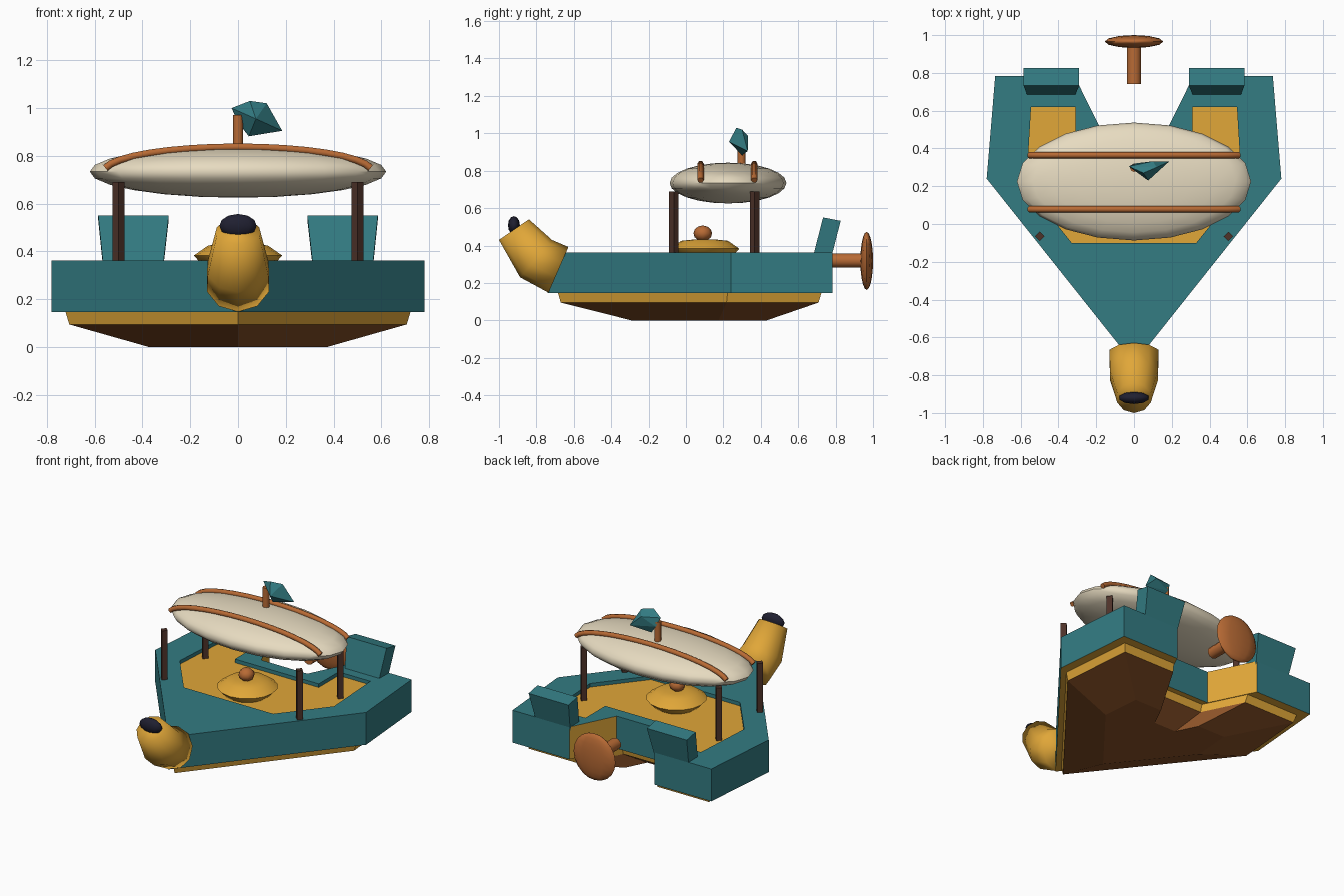
import bpy, bmesh, math
from mathutils import Vector, Matrix

if "Cube" in bpy.data.objects:
    bpy.data.objects.remove(bpy.data.objects["Cube"])

def material(name, r, g, b):
    m = bpy.data.materials.new(name)
    m.diffuse_color = (r, g, b, 1)
    m.use_nodes = True
    m.node_tree.nodes["Principled BSDF"].inputs["Base Color"].default_value = m.diffuse_color
    return m

TEAL = material("teal", .033, .2, .225)
GOLD = material("gold", .75, .385, .04)
BROWN = material("brown", .27, .088, .022)
COPPER = material("copper", .48, .145, .035)
CREAM = material("cream", .8, .71, .53)
WOOD = material("dark_wood", .075, .032, .022)
NAVY = material("navy", .014, .014, .03)

def finish(name, bm, *mats, smooth=None):
    bmesh.ops.recalc_face_normals(bm, faces=bm.faces)
    me = bpy.data.meshes.new(name)
    bm.to_mesh(me)
    bm.free()
    ob = bpy.data.objects.new(name, me)
    bpy.context.collection.objects.link(ob)
    for m in mats:
        me.materials.append(m)
    if smooth:
        bpy.ops.object.select_all(action='DESELECT')
        ob.select_set(True)
        bpy.context.view_layer.objects.active = ob
        bpy.ops.object.shade_smooth_by_angle(angle=math.radians(smooth))
    return ob

def loft(rings):
    """Closed solid through rings of equal point count."""
    bm = bmesh.new()
    vs = [[bm.verts.new(p) for p in r] for r in rings]
    n = len(vs[0])
    for a, b in zip(vs, vs[1:]):
        for i in range(n):
            bm.faces.new((a[i], a[(i + 1) % n], b[(i + 1) % n], b[i]))
    bm.faces.new(vs[0])
    bm.faces.new(vs[-1])
    return bm

def ellipsoid(name, loc, size, mat, u=16, v=8, smooth=None):
    bm = bmesh.new()
    bmesh.ops.create_uvsphere(bm, u_segments=u, v_segments=v, radius=1,
                              matrix=Matrix.Translation(loc) @ Matrix.Diagonal((*size, 1)))
    return finish(name, bm, mat, smooth=smooth)

def rod(name, a, b, r, mat, sides=8, smooth=None):
    a, b = Vector(a), Vector(b)
    q = (b - a).to_track_quat('Z', 'Y').to_matrix().to_4x4()
    bm = bmesh.new()
    bmesh.ops.create_cone(bm, cap_ends=True, segments=sides, radius1=r, radius2=r,
                          depth=(b - a).length, matrix=Matrix.Translation((a + b) / 2) @ q)
    return finish(name, bm, mat, smooth=smooth)

def mirrored(half):
    """Complete a half outline across x = 0."""
    return half + [(-x, y) for x, y in reversed(half) if x > 0]

def level(outline, k, c, z):
    return [(x * k, y * k + c, z) for x, y in outline]

# Hull: arrow-shaped plan with a stern notch
plan = mirrored([(0, -.74), (.78, .24), (.735, .783), (.315, .783), (.17, .49)])
bm = loft([level(plan, 1, 0, .146), level(plan, 1, 0, .362)])
bm.normal_update()
for f in bm.faces:
    c = f.calc_center_median()
    notch_side = .2 < abs(c.x) < .3 and c.y > .55 and abs(f.normal.z) < .1
    if notch_side or c.z < .15:
        f.material_index = 1          # gold notch walls and underside ledge
hull = finish("hull", bm, TEAL, GOLD)

# Tapered keel with a gold band
bm = loft([level(plan, .925, 0, .147), level(plan, .905, 0, .095), level(plan, .475, .06, 0)])
for f in bm.faces:
    f.material_index = 0 if f.calc_center_median().z > .1 else 1
finish("keel", bm, GOLD, BROWN)

# Sunken deck
well = mirrored([(.33, -.1), (.57, .2), (.545, .62), (.31, .62), (.31, .41)])
cutter = finish("deck_cutter", loft([level(well, 1, 0, .335), level(well, 1, 0, .5)]), TEAL)
cutter.hide_render = True
cutter.hide_viewport = True
cut = hull.modifiers.new("deck_well", 'BOOLEAN')
cut.operation = 'DIFFERENCE'
cut.solver = 'EXACT'
cut.object = cutter
finish("deck", loft([level(well, 1, 0, .33), level(well, 1, 0, .338)]), GOLD)

# Stern fins, leaning back and flaring upward
for s, side in ((1, "right"), (-1, "left")):
    rings = []
    for x0, x1, y0, y1, z0, z1 in ((.312, .565, .682, .777, .352, .337),
                                   (.29, .585, .733, .827, .55, .532)):
        rings.append([(s * x0, y0, z0), (s * x1, y0, z0), (s * x1, y1, z1), (s * x0, y1, z1)])
    finish("fin_" + side, loft(rings), TEAL)

# Bow figurehead: bent horn of tilted rings
rings = []
for y, z, dy, dz, w in ((-.682, .27, .053, .122, .137), (-.802, .33, .085, .1, .133),
                        (-.92, .485, .08, .055, .093)):
    rings.append([(w * math.sin(t), y + dy * math.cos(t), z + dz * math.cos(t))
                  for t in (i * math.tau / 10 for i in range(10))])
finish("bow_horn", loft(rings), GOLD, smooth=110)
ellipsoid("bow_tip", (0, -.92, .508), (.082, .032, .049), NAVY, 10, 6, 60)

# Deck dome with knob
dome = []
for r, z in ((.14, .335), (.185, .383), (.125, .425), (.06, .432)):
    dome.append([(r * math.cos(t), .1 + r * math.sin(t), z)
                 for t in (i * math.tau / 16 for i in range(16))])
finish("deck_dome", loft(dome), GOLD, smooth=70)
ellipsoid("deck_knob", (.0, .09, .465), (.05, .05, .042), COPPER, 8, 6, 60)

# Balloon posts
for i, (x, y) in enumerate([(x, y) for x in (-.5, .5) for y in (-.065, .367)]):
    rod(f"post_{i + 1}", (x, y, .33), (x, y, .69), .025, WOOD, 4)

# Balloon and its two straps
ellipsoid("balloon", (0, .225, .734), (.62, .312, .109), CREAM, 20, 12, 60)
for i, y in enumerate((.078, .365)):
    cu = bpy.data.curves.new("strap", 'CURVE')
    cu.dimensions = '3D'
    cu.bevel_depth = .017
    cu.bevel_resolution = 1
    cu.use_fill_caps = True
    sp = cu.splines.new('POLY')
    sp.points.add(16)
    for k, p in enumerate(sp.points):
        t = math.radians(8 + 164 * k / 16)
        p.co = (.56 * math.cos(t), y, .735 + .102 * math.sin(t), 1)
    cu.materials.append(COPPER)
    bpy.context.collection.objects.link(bpy.data.objects.new(f"strap_{i + 1}", cu))

# Mast and faceted pennant
rod("mast", (0, .297, .82), (0, .297, .97), .021, COPPER, 8, 50)
bm = bmesh.new()
for p in ((-.027, .305, 1.0), (.05, .27, 1.03), (.12, .3, 1.02), (.045, .3, .882),
          (.075, .23, .955), (0, .32, .94), (.1, .332, .985), (.185, .33, .905)):
    bm.verts.new(p)
bmesh.ops.convex_hull(bm, input=bm.verts)
finish("pennant", bm, TEAL)

# Propeller shaft and disc
rod("propeller_shaft", (0, .74, .32), (0, .96, .32), .038, COPPER, 10, 50)
ellipsoid("propeller_disc", (0, .966, .318), (.155, .034, .155), COPPER, 12, 10, 60)
